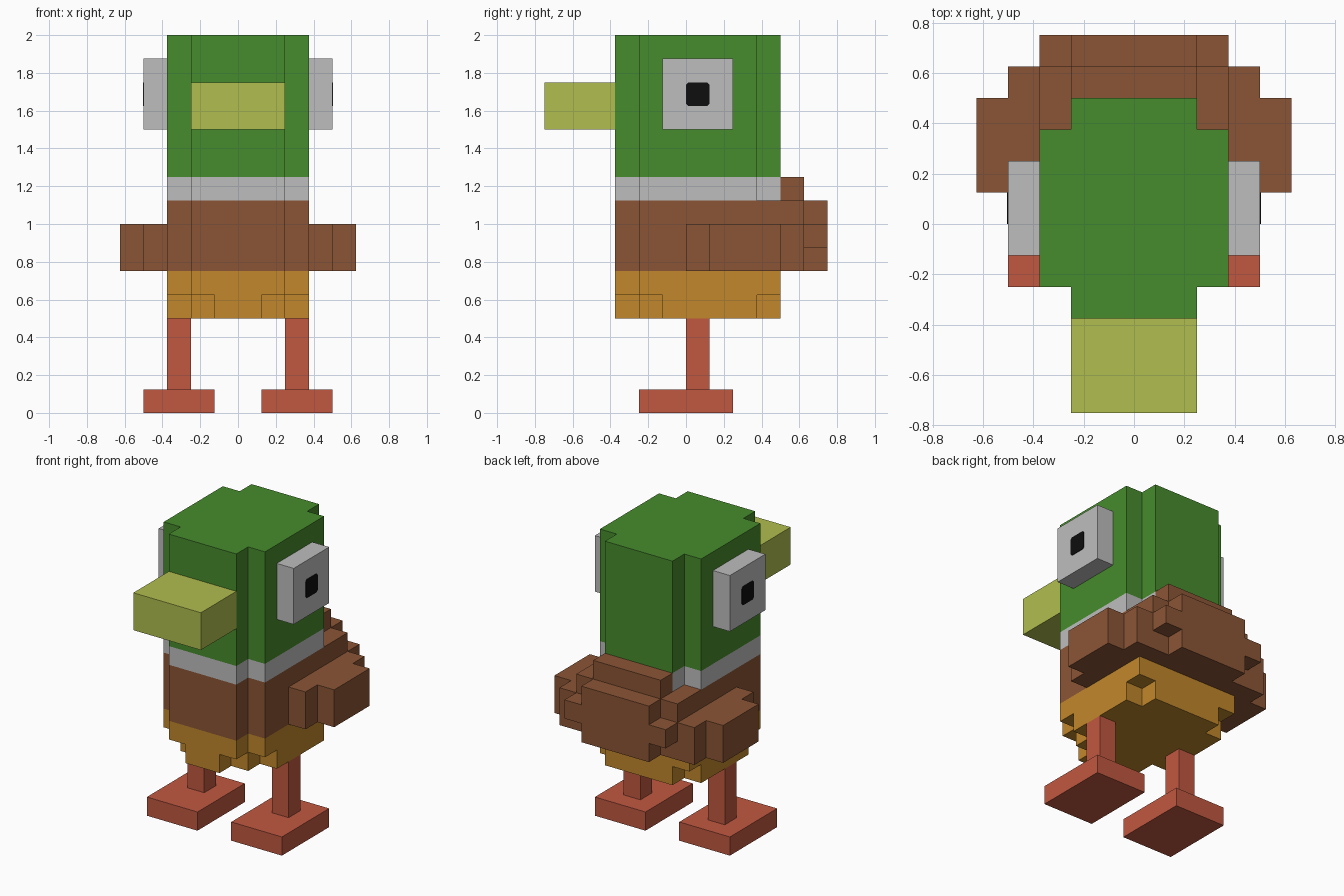
import bpy
import bmesh

cube = bpy.data.objects.get("Cube")
if cube:
    bpy.data.objects.remove(cube, do_unlink=True)

U = 0.125  # one block


def material(name, rgb):
    lin = [((c / 255 + 0.055) / 1.055) ** 2.4 if c > 10 else c / 255 / 12.92 for c in rgb]
    m = bpy.data.materials.new(name)
    m.use_nodes = True
    m.diffuse_color = (*lin, 1)
    bsdf = next(n for n in m.node_tree.nodes if n.type == 'BSDF_PRINCIPLED')
    bsdf.inputs["Base Color"].default_value = (*lin, 1)
    bsdf.inputs["Roughness"].default_value = 0.9
    return m


GREEN = material("head_green", (71, 140, 45))
GREY = material("pale_grey", (190, 190, 190))
BROWN = material("feather_brown", (139, 85, 53))
OCHRE = material("belly_ochre", (193, 135, 43))
ORANGE = material("leg_orange", (193, 88, 65))
YELLOW = material("beak_yellow", (177, 190, 78))
BLACK = material("pupil_black", (14, 14, 14))


def prism(name, outline, lo, hi, mat, axis='z'):
    """Extrude an outline (in blocks) along z, or a (y, z) outline along x."""
    bm = bmesh.new()
    place = (lambda a, b, h: (a, b, h)) if axis == 'z' else (lambda a, b, h: (h, a, b))
    base = [bm.verts.new([c * U for c in place(a, b, lo)]) for a, b in outline]
    face = bm.faces.new(base)
    ext = bmesh.ops.extrude_face_region(bm, geom=[face])
    start, end = place(0, 0, lo), place(0, 0, hi)
    moved = [v for v in ext["geom"] if isinstance(v, bmesh.types.BMVert)]
    bmesh.ops.translate(bm, verts=moved, vec=[(e - s) * U for s, e in zip(start, end)])
    bmesh.ops.recalc_face_normals(bm, faces=bm.faces)
    mesh = bpy.data.meshes.new(name)
    bm.to_mesh(mesh)
    bm.free()
    mesh.materials.append(mat)
    ob = bpy.data.objects.new(name, mesh)
    bpy.context.collection.objects.link(ob)
    return ob


def symmetric(half):
    """Complete a +x half outline with its mirror image."""
    return half + [(-x, y) for x, y in reversed(half)]


def box(name, x, y, z, mat):
    return prism(name, [(x[0], y[0]), (x[1], y[0]), (x[1], y[1]), (x[0], y[1])], z[0], z[1], mat)


def box_pair(name, x, y, z, mat):
    box("left_" + name, x, y, z, mat)
    box("right_" + name, (-x[1], -x[0]), y, z, mat)


# Stacked layers of the head and body, with stepped corners
notched = symmetric([(2, -3), (2, -2), (3, -2), (3, 3), (2, 3), (2, 4)])
square_back = symmetric([(2, -3), (2, -2), (3, -2), (3, 4)])
stepped = symmetric([(1, -3), (1, -2), (2, -2), (2, -1), (3, -1), (3, 3), (2, 3), (2, 4)])
prism("head", notched, 10, 16, GREEN)
prism("collar", notched, 9, 10, GREY)
prism("body", square_back, 6, 9, BROWN)
prism("belly", square_back, 5, 6, OCHRE)
prism("belly_bottom", stepped, 4, 5, OCHRE)

# Beak
box("beak", (-2, 2), (-6, -3), (12, 14), YELLOW)

# Tail
box("tail_ridge", (-2, 2), (4, 5), (9, 10), BROWN)
box("tail_base", (-3, 3), (4, 5), (6, 9), BROWN)
box("tail_tip", (-2, 2), (5, 6), (6, 9), BROWN)
box_pair("tail_corner", (2, 3), (5, 6), (7, 8), BROWN)

# Wings, with a stepped outline
wing = [(3, 0), (4, 0), (4, 1), (5, 1), (5, 4), (4, 4), (4, 5), (3, 5)]
prism("left_wing", wing, 6, 8, BROWN)
prism("right_wing", [(-x, y) for x, y in wing], 6, 8, BROWN)

# Eyes with thin, corner-cut pupils
box_pair("eye", (3, 4), (-1, 2), (12, 15), GREY)
c = 0.1
pupil = [(c, 13), (1 - c, 13), (1, 13 + c), (1, 14 - c),
         (1 - c, 14), (c, 14), (0, 14 - c), (0, 13 + c)]
prism("left_pupil", pupil, 4, 4.03, BLACK, 'x')
prism("right_pupil", pupil, -4, -4.03, BLACK, 'x')

# Legs and feet
box_pair("leg", (2, 3), (0, 1), (1, 4), ORANGE)
box_pair("foot", (1, 4), (-2, 2), (0, 1), ORANGE)
